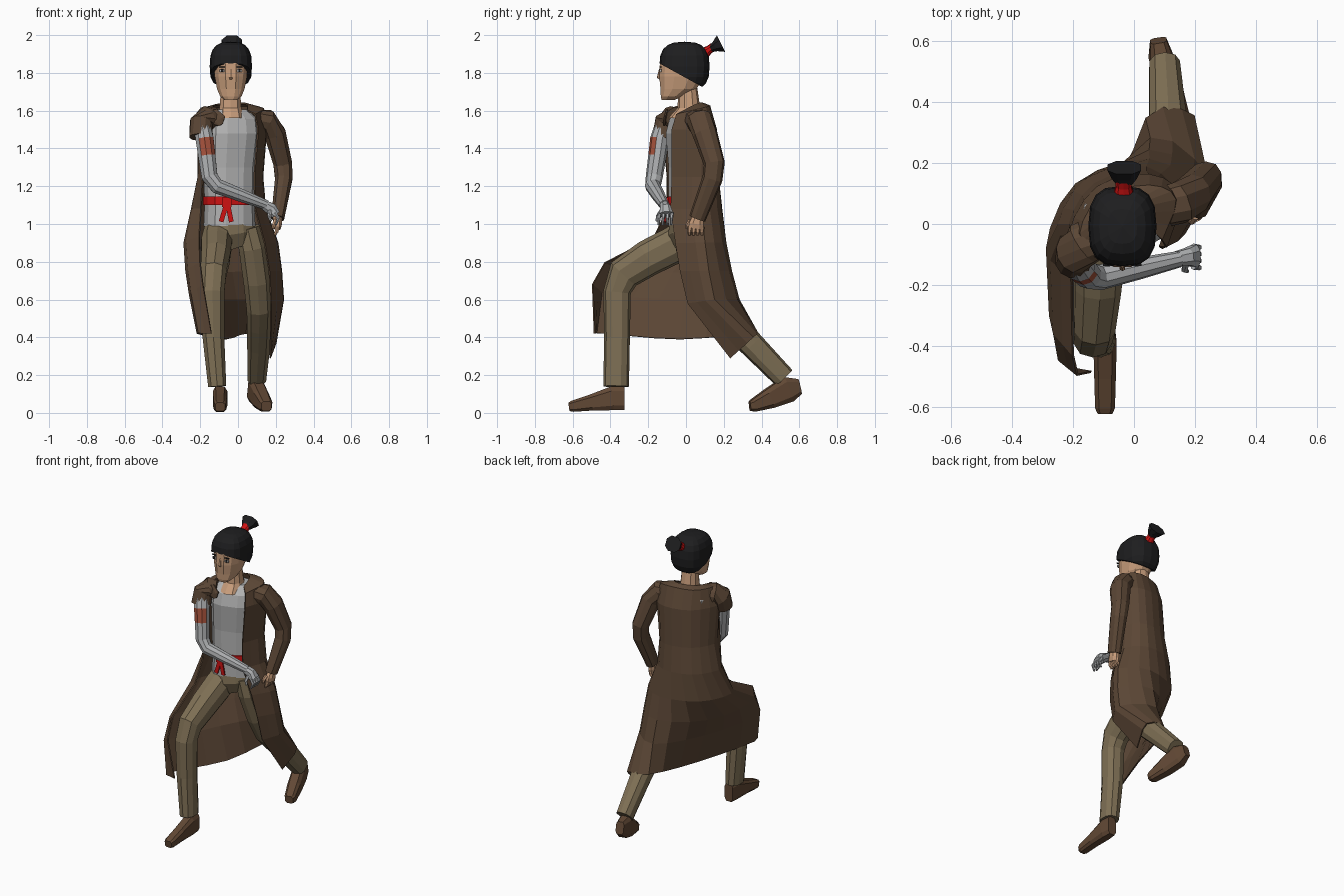
import bpy, bmesh, math
from mathutils import Vector

def mat(name, *c):
    m = bpy.data.materials.new(name)
    m.diffuse_color = (*c, 1)
    return m

COAT = mat("coat brown", 0.105, 0.062, 0.036)
TROUSER = mat("trouser olive", 0.21, 0.16, 0.09)
SHOE = mat("shoe brown", 0.12, 0.065, 0.035)
SHIRT = mat("shirt grey", 0.45, 0.45, 0.45)
METAL = mat("arm grey", 0.42, 0.43, 0.44)
SKIN = mat("skin", 0.58, 0.34, 0.2)
HAIR = mat("hair black", 0.013, 0.013, 0.014)
RED = mat("red cloth", 0.62, 0.006, 0.006)
PATCH = mat("patch rust", 0.38, 0.085, 0.045)
WHITE = mat("eye white", 0.5, 0.48, 0.46)

def finish(name, bm, *mats):
    bmesh.ops.recalc_face_normals(bm, faces=bm.faces)
    me = bpy.data.meshes.new(name)
    bm.to_mesh(me)
    bm.free()
    for m in mats:
        me.materials.append(m)
    ob = bpy.data.objects.new(name, me)
    bpy.context.collection.objects.link(ob)
    return ob

def tube(name, rings, m, n=10, ref=(0, 1, 0), p=0.85, rule=None, level=False):
    """Loft of rings (x, y, z, half width, half depth) square to their path, or level."""
    bm = bmesh.new()
    rings = [r if len(r) == 5 else (*r, r[3]) for r in rings]
    pts = [Vector(r[:3]) for r in rings]
    loops = []
    for i, r in enumerate(rings):
        t = (pts[min(i + 1, len(pts) - 1)] - pts[max(i - 1, 0)]).normalized()
        if level:
            t = Vector((0, 0, 1))
        u = Vector(ref).cross(t).normalized()
        v = t.cross(u)
        loop = []
        for k in range(n):
            a = 2 * math.pi * (k + 0.5) / n
            c, s = math.cos(a), math.sin(a)
            c, s = math.copysign(abs(c) ** p, c), math.copysign(abs(s) ** p, s)
            loop.append(bm.verts.new(pts[i] + u * c * r[3] + v * s * r[4]))
        loops.append(loop)
    for a, b in zip(loops, loops[1:]):
        for k in range(n):
            bm.faces.new((a[k], a[(k + 1) % n], b[(k + 1) % n], b[k]))
    bm.faces.new(loops[0])
    bm.faces.new(loops[-1])
    mats = [m]
    if rule:
        mats.append(rule[0])
        bmesh.ops.recalc_face_normals(bm, faces=bm.faces)
        for f in bm.faces:
            f.material_index = int(rule[1](f))
    return finish(name, bm, *mats)

def plate(name, centre, size, m, turn=0):
    bm = bmesh.new()
    bmesh.ops.create_cube(bm, size=1)
    for v in bm.verts:
        v.co = Vector(v.co[i] * size[i] for i in range(3))
    ob = finish(name, bm, m)
    ob.location = centre
    ob.rotation_euler = (0, turn, 0)

# Torso, belt and trouser seat, with the left shoulder turned forward
TW = (-0.28, 0.96, 0)
tube("shirt", [(-.045, .02, .99, .135, .105), (-.045, .02, 1.1, .13, .105), (-.045, .02, 1.3, .135, .105),
               (-.035, .015, 1.48, .145, .115), (-.035, .02, 1.555, .14, .1), (-.04, .03, 1.605, .09, .06)],
     SHIRT, 12, TW, .75, level=True)
tube("belt", [(-.045, .02, 1.1, .138, .113), (-.045, .02, 1.145, .138, .113)], RED, 12, TW, .75)
plate("belt_knot", (-.06, -.1, 1.115), (.05, .03, .05), RED)
for s, x in ((.3, -.075), (-.2, -.045)):
    plate("belt_tail", (x, -.108, 1.06), (.025, .009, .1), RED, s)
tube("trouser_seat", [(-.04, .02, 1.03, .13, .1), (-.04, .02, .95, .135, .11), (-.02, .03, .88, .09, .08)],
     TROUSER, 12, TW)

# Legs and shoes
tube("front_leg", [(-.11, .03, .97, .07, .08), (-.115, -.06, .89, .085, .1), (-.12, -.2, .82, .08, .097),
                   (-.13, -.33, .735, .07, .09), (-.135, -.365, .64, .066, .073), (-.13, -.365, .4, .06, .068),
                   (-.11, -.37, .14, .05, .068)], TROUSER, 10)
tube("back_leg", [(.05, .03, .98, .07, .09), (.075, .04, .88, .075, .095), (.1, .09, .7, .075, .085),
                  (.112, .155, .56, .07, .078), (.112, .24, .47, .067, .074), (.11, .35, .36, .063, .068),
                  (.1, .52, .185, .052, .06)], TROUSER, 10)
tube("front_shoe", [(-.095, -.325, .077, .032, .064), (-.095, -.39, .077, .04, .066), (-.095, -.5, .055, .037, .045),
                    (-.095, -.6, .035, .034, .031), (-.095, -.62, .032, .026, .024)], SHOE, 8, (0, 0, 1), .55)
tube("back_shoe", [(.08, .602, .14, .028, .042), (.09, .54, .125, .042, .072), (.12, .44, .075, .042, .055),
                   (.147, .355, .038, .036, .034), (.15, .338, .036, .028, .026)], SHOE, 8, (0, 0, 1), .55)

# Long coat: rows of six points from the left front edge round the back to the right front edge
upper = [
    [(-.13, -.055, 1.62), (-.12, .01, 1.63), (-.085, .06, 1.635), (0, .085, 1.64), (.045, .06, 1.635), (.05, -.01, 1.6)],
    [(-.125, -.09, 1.6), (-.175, -.03, 1.615), (-.11, .085, 1.62), (.05, .125, 1.625), (.135, .08, 1.61), (.09, -.05, 1.58)],
    [(-.16, -.125, 1.5), (-.21, -.03, 1.5), (-.12, .12, 1.5), (.05, .16, 1.5), (.15, .09, 1.5), (.105, -.075, 1.5)],
    [(-.185, -.1, 1.25), (-.21, 0, 1.25), (-.13, .13, 1.25), (.04, .17, 1.25), (.13, .08, 1.25), (.085, -.075, 1.25)],
    [(-.195, -.1, 1.08), (-.245, 0, 1.08), (-.15, .15, 1.08), (.04, .185, 1.08), (.145, .08, 1.08), (.09, -.08, 1.08)]]
skirt = [
    [(-.205, -.17, .93), (-.285, -.08, .9), (-.19, .13, .9), (.05, .21, .9), (.21, .1, .9), (.14, -.055, .9)],
    [(-.2, -.43, .795), (-.275, -.3, .75), (-.19, .04, .74), (.05, .24, .75), (.23, .12, .75), (.165, -.03, .75)],
    [(-.185, -.495, .68), (-.255, -.39, .62), (-.13, -.01, .6), (.055, .28, .6), (.24, .15, .6), (.175, .01, .58)],
    [(-.14, -.485, .42), (-.215, -.43, .42), (-.06, -.03, .39), (.04, .345, .42), (.195, .355, .4), (.17, .235, .29)]]

def spline(ctrl, steps=3):
    c = [Vector(q) for q in ctrl]
    c = [2 * c[0] - c[1]] + c + [2 * c[-1] - c[-2]]
    out = []
    for i in range(1, len(c) - 2):
        a, b, d, e = c[i - 1:i + 3]
        for k in range(steps):
            t = k / steps
            out.append(.5 * (2 * b + (d - a) * t + (2 * a - 5 * b + 4 * d - e) * t * t
                             + (3 * b - a - 3 * d + e) * t ** 3))
    return out + [c[-2]]

bm = bmesh.new()
rows = [[bm.verts.new(q) for q in spline(r)] for r in upper + skirt]
for a, b in zip(rows, rows[1:]):
    for k in range(len(a) - 1):
        bm.faces.new((a[k], a[k + 1], b[k + 1], b[k]))
coat = finish("coat", bm, COAT)
sol = coat.modifiers.new("thickness", 'SOLIDIFY')
sol.thickness, sol.offset = 0.008, 0

# Sleeves and shoulder flap
tube("short_sleeve", [(-.125, -.045, 1.56, .06, .07), (-.165, -.065, 1.56, .066, .075), (-.195, -.095, 1.535, .062, .075),
                      (-.195, -.12, 1.46, .064, .062)], COAT, 12, p=1)
tube("long_sleeve", [(.08, .05, 1.55, .06, .065), (.15, .07, 1.548, .062, .07), (.195, .1, 1.48, .06, .066),
                     (.237, .15, 1.32, .052, .056), (.242, .14, 1.24, .048, .054), (.21, .06, 1.03, .036, .045)], COAT, 10)
tube("coat_flap", [(-.13, -.1, 1.6, .02, .008), (-.105, -.113, 1.55, .045, .008), (-.09, -.115, 1.525, .012, .006)],
     COAT, 8)

# Bare grey arm with a rust patch on its upper front
D = Vector((.55, -.83, 0))
tube("grey_arm", [(-.19, -.12, 1.52, .046), (-.177, -.14, 1.45, .05), (-.165, -.152, 1.36, .048),
                  (-.15, -.168, 1.25, .045), (-.11, -.175, 1.2, .042), (.02, -.145, 1.15, .036),
                  (.15, -.115, 1.1, .027)], METAL, 10, p=1,
     rule=(PATCH, lambda f: 1.37 < f.calc_center_median().z < 1.43 and f.normal.dot(D) > .6))

# Hands: palm plus looped fingers
tube("grey_palm", [(.14, -.115, 1.1, .028, .026), (.175, -.108, 1.08, .034, .03), (.2, -.105, 1.05, .026, .04)],
     METAL, 8)
tube("skin_palm", [(.21, .063, 1.04, .026, .03), (.21, .055, 1.0, .024, .042), (.208, .05, .975, .018, .04)], SKIN, 8)
for i in range(4):
    d = i * .022
    tube("grey_finger", [(.195, -.14 + d, 1.06, .01), (.214, -.143 + d, 1.03, .009), (.2, -.145 + d, .995, .005)],
         METAL, 6)
    tube("skin_finger", [(.208, .02 + d, .985, .012), (.205, .018 + d, .96, .011), (.195, .018 + d, .942, .007)], SKIN, 6)
tube("grey_thumb", [(.17, -.13, 1.07, .011), (.165, -.15, 1.04, .01), (.175, -.155, 1.015, .006)], METAL, 6)
tube("skin_thumb", [(.2, .025, 1.02, .013), (.19, .008, .995, .011), (.185, .005, .975, .007)], SKIN, 6)

# Neck, head and face
tube("neck", [(-.035, .005, 1.56, .07, .1), (-.04, .015, 1.615, .06, .06), (-.04, .01, 1.72, .052, .05)], SKIN, 10,
     level=True)
tube("head", [(-.038, -.095, 1.657, .036, .035), (-.038, -.075, 1.675, .058, .06), (-.038, -.04, 1.715, .075, .098),
              (-.038, -.022, 1.78, .088, .123), (-.038, -.02, 1.85, .09, .122), (-.038, -.015, 1.9, .075, .09)],
     SKIN, 12, p=.85, level=True)
tube("nose", [(-.038, -.139, 1.82, .005, .004), (-.038, -.144, 1.775, .01, .01), (-.038, -.137, 1.765, .008, .005)],
     SKIN, 6, level=True)
for s in (-1, 1):
    plate("eye", (-.038 + s * .046, -.133, 1.812), (.026, .009, .014), WHITE)
    plate("pupil", (-.038 + s * .046, -.135, 1.812), (.012, .009, .015), HAIR)
    plate("brow", (-.038 + s * .046, -.134, 1.832), (.034, .009, .005), HAIR)

# Hair cap cut along a slope from forehead to nape, with a tied tuft
bm = bmesh.new()
bmesh.ops.create_uvsphere(bm, u_segments=16, v_segments=10, radius=1)
for v in bm.verts:
    q = [math.copysign(abs(c) ** .72, c) for c in v.co]
    v.co = (-.038 + q[0] * .112, -.008 + q[1] * .133, 1.835 + q[2] * .13)
cut = bmesh.ops.bisect_plane(bm, geom=bm.verts[:] + bm.edges[:] + bm.faces[:], plane_co=(0, -.14, 1.85),
                             plane_no=(0, .55, 1), clear_inner=True)
bmesh.ops.holes_fill(bm, edges=[e for e in cut['geom_cut'] if isinstance(e, bmesh.types.BMEdge)])
finish("hair", bm, HAIR)
tube("hair_tie", [(-.034, .085, 1.895, .038, .034), (-.034, .125, 1.925, .026, .022), (-.034, .145, 1.937, .03, .024)],
     RED, 10, (0, 0, 1))
tube("hair_tuft", [(-.032, .13, 1.927, .025, .02), (-.032, .155, 1.94, .045, .03), (-.032, .185, 1.955, .058, .052)],
     HAIR, 8, (0, 0, 1))
